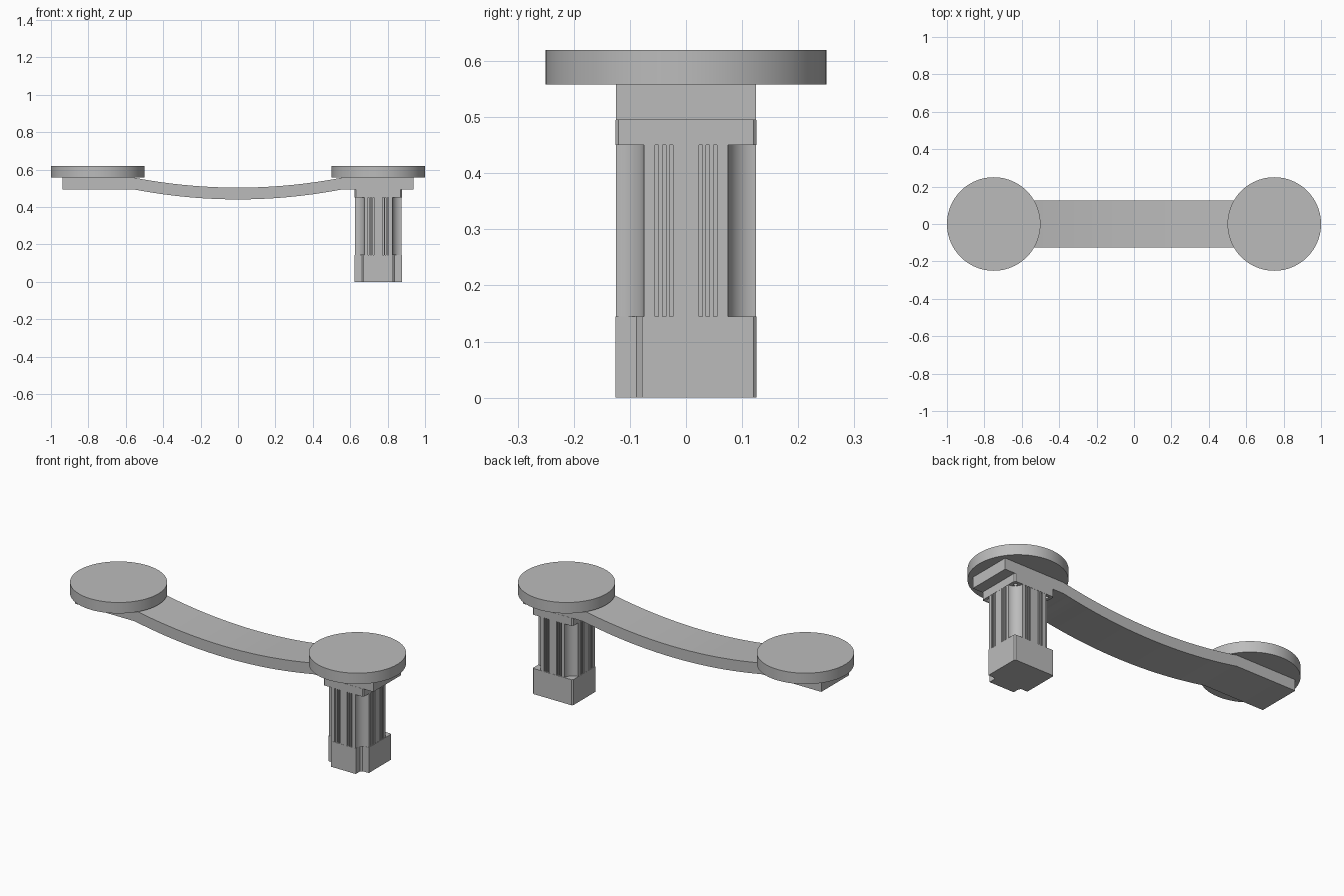
import bpy
import bmesh
from math import sin, cos, pi, radians

cube = bpy.data.objects.get("Cube")
if cube:
    bpy.data.objects.remove(cube)

grey = bpy.data.materials.new("light_grey")
grey.use_nodes = True
colour = (0.5, 0.5, 0.5, 1)
grey.diffuse_color = colour
grey.node_tree.nodes["Principled BSDF"].inputs["Base Color"].default_value = colour

MOTOR_X = 0.75
HALF = 0.125


def extrude_profile(name, points, direction):
    """Fill a closed 3D outline and extrude it along a direction."""
    bm = bmesh.new()
    face = bm.faces.new([bm.verts.new(p) for p in points])
    out = bmesh.ops.extrude_face_region(bm, geom=[face])
    moved = [g for g in out["geom"] if isinstance(g, bmesh.types.BMVert)]
    bmesh.ops.translate(bm, verts=moved, vec=direction)
    bmesh.ops.recalc_face_normals(bm, faces=bm.faces)
    mesh = bpy.data.meshes.new(name)
    bm.to_mesh(mesh)
    bm.free()
    obj = bpy.data.objects.new(name, mesh)
    bpy.context.collection.objects.link(obj)
    finish(obj)
    return obj


def finish(obj):
    obj.data.materials.append(grey)
    bpy.ops.object.select_all(action="DESELECT")
    obj.select_set(True)
    bpy.context.view_layer.objects.active = obj
    bpy.ops.object.shade_smooth_by_angle(angle=radians(30))


def prism(name, outline, bottom, top):
    points = [(MOTOR_X + x, y, bottom) for x, y in outline]
    return extrude_profile(name, points, (0, 0, top - bottom))


def cylinder(name, x, y, bottom, top, radius, sides):
    bpy.ops.mesh.primitive_cylinder_add(
        vertices=sides, radius=radius, depth=top - bottom,
        location=(x, y, (bottom + top) / 2))
    obj = bpy.context.object
    obj.name = name
    finish(obj)
    return obj


# Round platforms at both ends
for side, name in ((-1, "right_platform"), (1, "left_platform")):
    cylinder(name, side * 0.75, 0, 0.558, 0.62, 0.25, 96)

# Sagging connecting arm with flat ends
THICK, TOP, SAG, BEND, STEPS = 0.063, 0.558, 0.054, 0.56, 32
upper = [(-0.9375, TOP)]
for i in range(STEPS + 1):
    x = BEND * (2 * i / STEPS - 1)
    upper.append((x, TOP - SAG * (1 - (x / BEND) ** 2)))
upper.append((0.9375, TOP))
lower = [(x, z - THICK) for x, z in reversed(upper)]
extrude_profile("arm", [(x, -HALF, z) for x, z in upper + lower], (0, 2 * HALF, 0))

# Motor body: scooped corners and narrow cooling slots on each side
SCOOP, SLOT, DEPTH = 0.05, 0.0064, 0.015
starts = [0.023 + i * 2 * SLOT for i in range(3)]
slots = sorted([(s, s + SLOT) for s in starts] + [(-s - SLOT, -s) for s in starts])
side = [(HALF, SCOOP - HALF)]
for a, b in slots:
    side += [(HALF, a), (HALF - DEPTH, a), (HALF - DEPTH, b), (HALF, b)]
for i in range(12):
    t = 1.5 * pi - i * pi / 24
    side.append((HALF + SCOOP * cos(t), HALF + SCOOP * sin(t)))
body = []
for x, y in ((1, 0), (0, 1), (-1, 0), (0, -1)):
    body += [(px * x - py * y, px * y + py * x) for px, py in side]
prism("motor_body", body, 0.145, 0.45)

# Motor flange with clipped corners and screw holes
W, CLIP = 0.126, 0.006
flange_outline = []
for sx, sy in ((1, 1), (-1, 1), (-1, -1), (1, -1)):
    corner = [(sx * W, sy * (W - CLIP)), (sx * (W - CLIP), sy * W)]
    flange_outline += corner if sx == sy else corner[::-1]
flange = prism("motor_flange", flange_outline, 0.45, 0.495)
for sx in (-1, 1):
    for sy in (-1, 1):
        cutter = cylinder("screw_hole_cutter", MOTOR_X + sx * 0.099, sy * 0.099,
                          0.43, 0.485, 0.011, 16)
        cutter.hide_render = True
        cutter.hide_set(True)
        cutter.display_type = "WIRE"
        hole = flange.modifiers.new("screw_hole", "BOOLEAN")
        hole.operation = "DIFFERENCE"
        hole.solver = "EXACT"
        hole.object = cutter
bpy.context.view_layer.objects.active = flange
flange.select_set(True)
for modifier in [m for m in flange.modifiers if m.type == "BOOLEAN"]:
    bpy.ops.object.modifier_apply(modifier=modifier.name)
for obj in [o for o in bpy.data.objects if o.name.startswith("screw_hole_cutter")]:
    bpy.data.objects.remove(obj)

# Motor base: both front corners notched
OUT, IN = 0.078, 0.088
right_half = [(OUT, -W), (OUT, -IN), (IN, -OUT), (W, -OUT),
              (W, W - CLIP), (W - CLIP, W)]
left_half = [(-x, y) for x, y in reversed(right_half)]
prism("motor_base", right_half + left_half, 0, 0.145)
